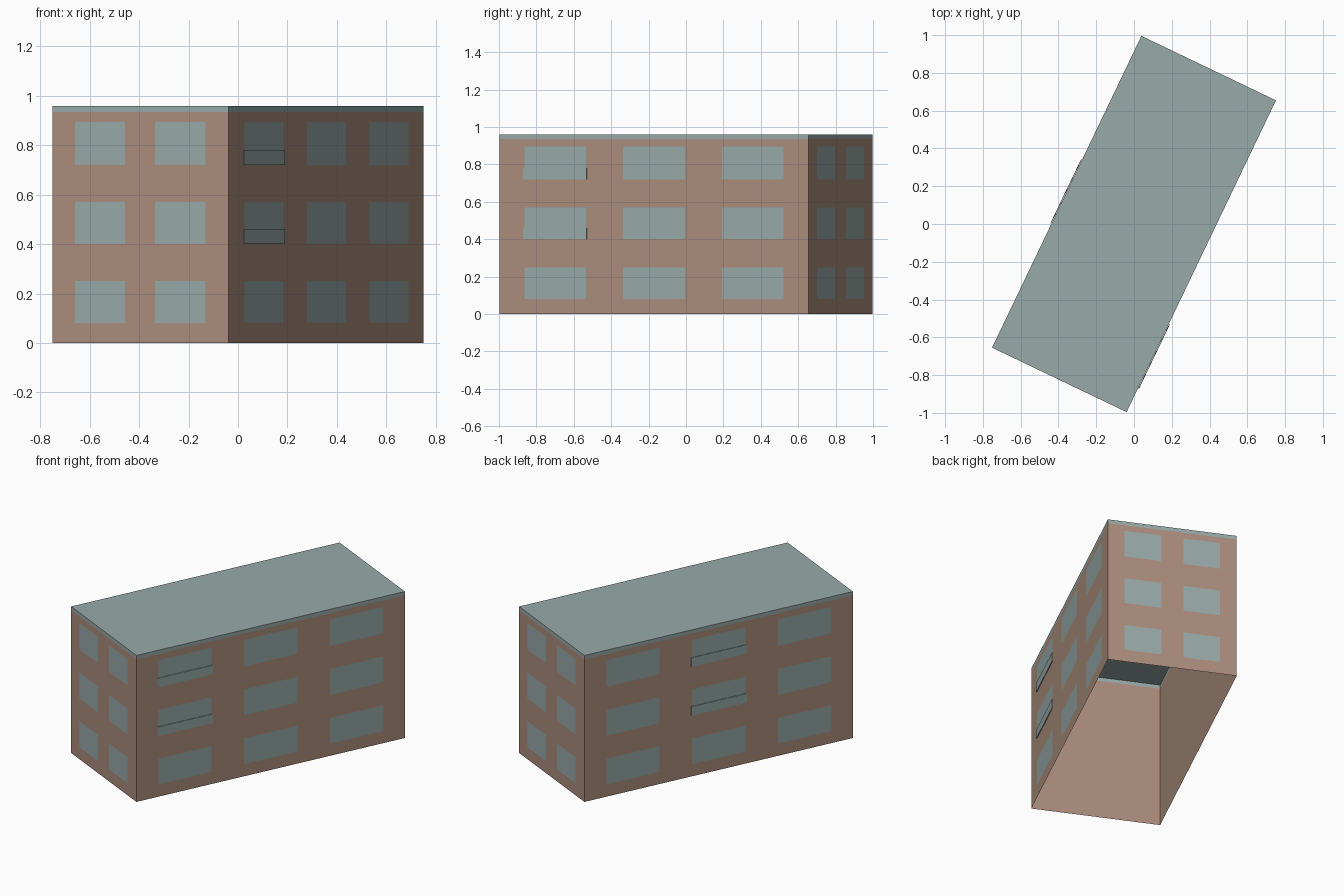
import bpy
import bmesh
from math import radians
from mathutils import Matrix, Vector

cube = bpy.data.objects.get("Cube")
if cube:
    bpy.data.objects.remove(cube, do_unlink=True)

LENGTH, WIDTH, HEIGHT, EAVE = 1.83, 0.79, 0.96, 0.935
TURN = Matrix.Rotation(radians(-25.6), 4, "Z")
ROWS = [(0.08, 0.25), (0.40, 0.57), (0.72, 0.895)]
LONG_COLUMNS = [(0.08, 0.28), (0.4, 0.6), (0.72, 0.92)]
SHORT_COLUMNS = [(0.13, 0.415), (0.585, 0.87)]


def material(name, rgb):
    mat = bpy.data.materials.new(name)
    mat.use_nodes = True
    colour = (*rgb, 1)
    mat.diffuse_color = colour
    bsdf = mat.node_tree.nodes["Principled BSDF"]
    bsdf.inputs["Base Color"].default_value = colour
    bsdf.inputs["Roughness"].default_value = 0.9
    return mat


wall_brown = material("wall brown", (0.41, 0.27, 0.205))
slate = material("grey slate", (0.315, 0.40, 0.395))


def finish(name, bm, mat):
    """Turn the finished mesh to the building's angle and link it."""
    bm.transform(TURN)
    mesh = bpy.data.meshes.new(name)
    bm.to_mesh(mesh)
    bm.free()
    mesh.materials.append(mat)
    obj = bpy.data.objects.new(name, mesh)
    bpy.context.collection.objects.link(obj)


def shell(name, bottom, top, open_top, mat):
    """Box of the building's footprint with no floor."""
    bm = bmesh.new()
    bmesh.ops.create_cube(bm, size=1)
    bmesh.ops.scale(bm, vec=(WIDTH, LENGTH, top - bottom), verts=bm.verts)
    bmesh.ops.translate(bm, vec=(0, 0, (top + bottom) / 2), verts=bm.verts)
    gone = [f for f in bm.faces
            if f.normal.z < -0.5 or (open_top and f.normal.z > 0.5)]
    bmesh.ops.delete(bm, geom=gone, context="FACES")
    finish(name, bm, mat)


def plate(bm, quarter, column, row, out, thick=0.0):
    """Pane on one wall; column runs left to right seen from outside."""
    span, depth = (WIDTH, LENGTH) if quarter % 2 == 0 else (LENGTH, WIDTH)
    spin = Matrix.Rotation(radians(90 * quarter), 4, "Z")
    xs = [(c - 0.5) * span for c in column]
    y = -depth / 2 - out
    corners = [(xs[0], row[0]), (xs[1], row[0]), (xs[1], row[1]), (xs[0], row[1])]
    face = bm.faces.new([bm.verts.new(spin @ Vector((x, y, z))) for x, z in corners])
    if thick:
        grown = bmesh.ops.extrude_face_region(bm, geom=[face], use_keep_orig=True)
        moved = [g for g in grown["geom"] if isinstance(g, bmesh.types.BMVert)]
        shift = spin @ Vector((0, -thick, 0))
        bmesh.ops.translate(bm, vec=shift, verts=moved)
        bmesh.ops.recalc_face_normals(bm, faces=bm.faces)


# Open-bottomed walls and the flat roof with its fascia
shell("walls", 0, EAVE, True, wall_brown)
shell("roof", EAVE, HEIGHT, False, slate)

# Window panes on all four sides
for quarter, side in enumerate(["front", "left", "back", "right"]):
    panes = bmesh.new()
    for column in (LONG_COLUMNS if quarter % 2 else SHORT_COLUMNS):
        for row in ROWS:
            plate(panes, quarter, column, row, 0.0015)
    finish(side + "_windows", panes, slate)

# Thin balcony panels across the lower part of some upper windows
for quarter, index, side in [(1, 0, "left"), (3, 1, "right")]:
    panels = bmesh.new()
    left, right = LONG_COLUMNS[index]
    for bottom, _ in ROWS[1:]:
        plate(panels, quarter, (left - 0.003, right + 0.003),
              (bottom, bottom + 0.06), 0.002, 0.004)
    finish(side + "_balcony_panels", panels, slate)
